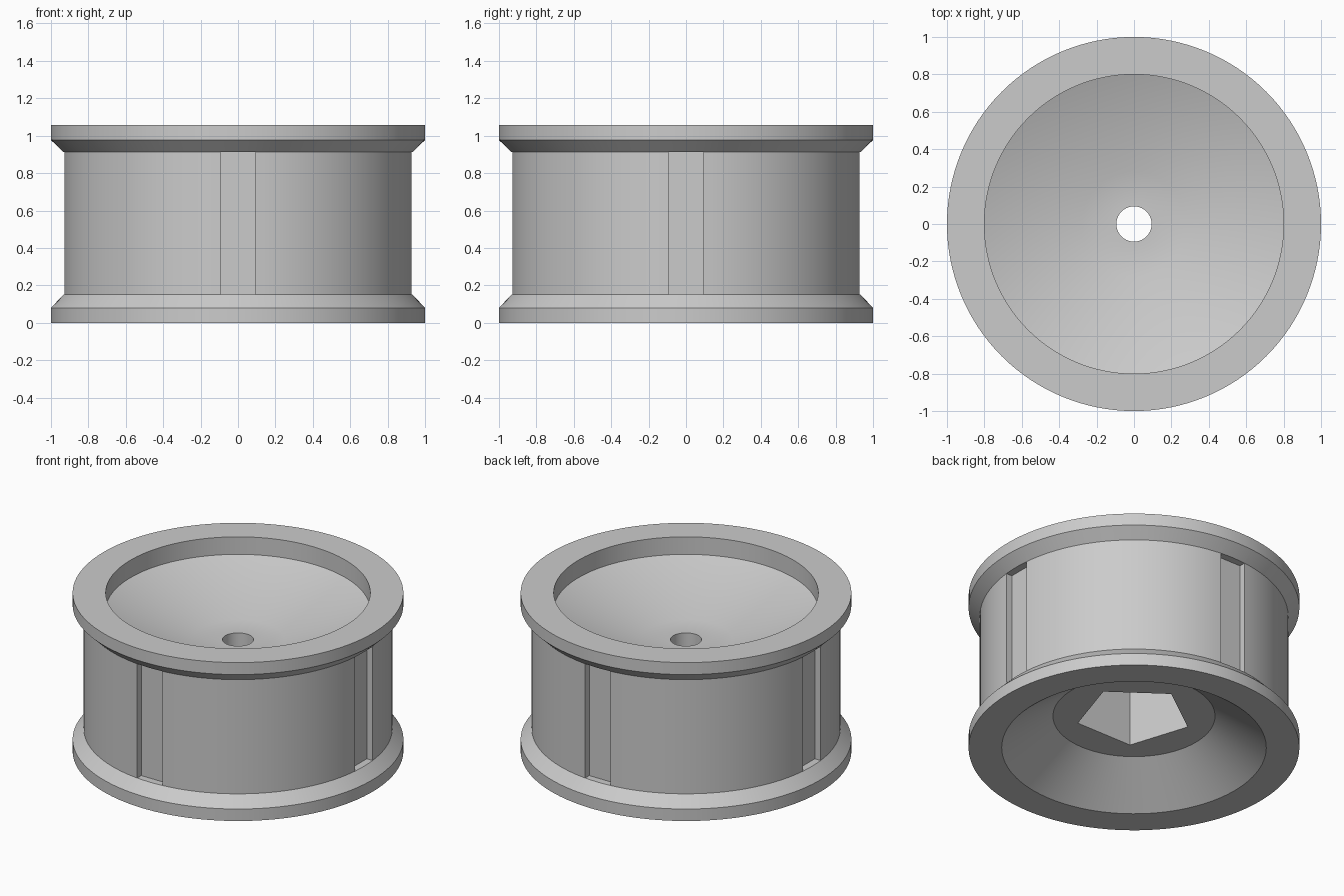
import bpy, bmesh
from math import radians, pi, sin, cos
from mathutils import Matrix, Vector

cube = bpy.data.objects.get("Cube")
if cube:
    bpy.data.objects.remove(cube, do_unlink=True)

grey = bpy.data.materials.new("light grey")
grey.use_nodes = True
colour = (0.6, 0.6, 0.6, 1)
grey.diffuse_color = colour
grey.node_tree.nodes["Principled BSDF"].inputs["Base Color"].default_value = colour


def make_object(name, bm):
    bmesh.ops.recalc_face_normals(bm, faces=bm.faces)
    mesh = bpy.data.meshes.new(name)
    bm.to_mesh(mesh)
    bm.free()
    mesh.materials.append(grey)
    obj = bpy.data.objects.new(name, mesh)
    bpy.context.collection.objects.link(obj)
    return obj


def lathe(name, profile, sides):
    """Revolve a closed (radius, z) profile about the z axis."""
    bm = bmesh.new()
    rings = []
    for i in range(sides):
        a = 2 * pi * i / sides
        rings.append([bm.verts.new((r * cos(a), r * sin(a), z)) for r, z in profile])
    n = len(profile)
    for i in range(sides):
        here, there = rings[i], rings[(i + 1) % sides]
        for j in range(n):
            k = (j + 1) % n
            bm.faces.new((here[j], there[j], there[k], here[k]))
    return make_object(name, bm)


def prism(name, outline, bottom, top):
    bm = bmesh.new()
    base = bm.faces.new([bm.verts.new((x, y, bottom)) for x, y in outline])
    extruded = bmesh.ops.extrude_face_region(bm, geom=[base])["geom"]
    verts = [v for v in extruded if isinstance(v, bmesh.types.BMVert)]
    bmesh.ops.translate(bm, verts=verts, vec=(0, 0, top - bottom))
    return make_object(name, bm)


def cut(target, cutter):
    mod = target.modifiers.new(cutter.name, "BOOLEAN")
    mod.operation = "DIFFERENCE"
    mod.solver = "EXACT"
    mod.object = cutter
    bpy.context.view_layer.objects.active = target
    bpy.ops.object.modifier_apply(modifier=mod.name)
    bpy.data.objects.remove(cutter, do_unlink=True)


# Rim: dished top, flanged barrel, coned underside and axle hole
height = 1.057
low, high = 0.15, height - 0.145
rim = lathe("wheel_rim", [
    (0.094, 0.745), (0.28, 0.745), (0.8, 0.94), (0.8, height), (1, height),
    (1, height - 0.08), (0.933, high), (0.933, low), (1, 0.08), (1, 0),
    (0.8, 0), (0.49, 0.22), (0.094, 0.22)], 128)

# Five-sided hub socket underneath
corners = [(0.35 * cos(a), 0.35 * sin(a))
           for a in (pi / 2 + 2 * pi * i / 5 for i in range(5))]
cut(rim, prism("hub_socket", corners, 0.1, 0.59))

# Four shallow upright slots around the barrel
slot = [(0.885, -0.094), (1.1, -0.094), (1.1, 0.094), (0.885, 0.094)]
for i in range(4):
    turn = Matrix.Rotation(i * pi / 2, 3, "Z")
    outline = [(turn @ Vector((x, y, 0))).xy for x, y in slot]
    cut(rim, prism("barrel_slot", outline, low, high))

bpy.ops.object.select_all(action="DESELECT")
rim.select_set(True)
bpy.context.view_layer.objects.active = rim
bpy.ops.object.shade_smooth_by_angle(angle=radians(30))
